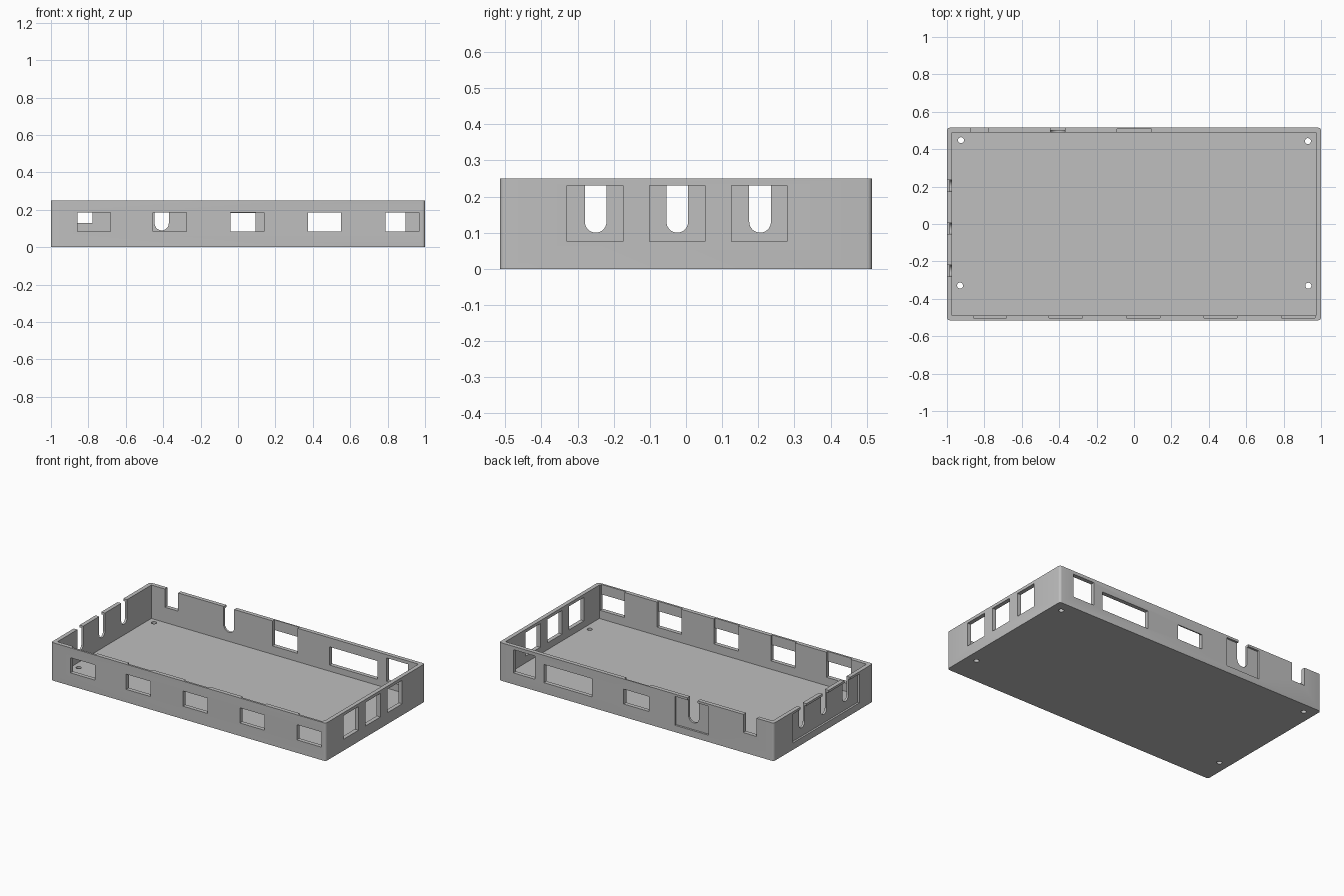
import bpy, bmesh
from math import pi
from mathutils import Matrix, Vector

if "Cube" in bpy.data.objects:
    bpy.data.objects.remove(bpy.data.objects["Cube"])

HX, HY, H = 1.0, 0.515, 0.25    # half length, half width, height
WALL, FLOOR, STEP = 0.027, 0.03, 0.013
IX, IY = HX - WALL, HY - WALL
OVER = 0.05                     # cutter overshoot

grey = bpy.data.materials.new("plain grey")
grey.use_nodes = True
grey.diffuse_color = (0.52, 0.52, 0.52, 1)
grey.node_tree.nodes["Principled BSDF"].inputs["Base Color"].default_value = (0.52, 0.52, 0.52, 1)


def to_object(bm, name):
    mesh = bpy.data.meshes.new(name)
    bm.to_mesh(mesh)
    bm.free()
    obj = bpy.data.objects.new(name, mesh)
    obj.data.materials.append(grey)
    bpy.context.collection.objects.link(obj)
    return obj


def box_mesh(x, y, z):
    bm = bmesh.new()
    bmesh.ops.create_cube(bm, size=1)
    for v in bm.verts:
        v.co = Vector(r[0] if c < 0 else r[1] for c, r in zip(v.co, (x, y, z)))
    return bm


# Tray body with softened upright corners
bm = box_mesh((-HX, HX), (-HY, HY), (0, H))
upright = [e for e in bm.edges if abs(e.verts[0].co.z - e.verts[1].co.z) > H / 2]
bmesh.ops.bevel(bm, geom=upright, offset=0.015, segments=4, profile=0.5, affect='EDGES')
tray = to_object(bm, "case_tray")
bpy.context.view_layer.objects.active = tray


def subtract(bm):
    cutter = to_object(bm, "cutter")
    cutter.hide_render = True
    mod = tray.modifiers.new("cut", 'BOOLEAN')
    mod.operation, mod.solver, mod.object = 'DIFFERENCE', 'EXACT', cutter
    bpy.ops.object.modifier_apply(modifier=mod.name)
    mesh = cutter.data
    bpy.data.objects.remove(cutter)
    bpy.data.meshes.remove(mesh)


def cut_box(x, y, z):
    subtract(box_mesh(x, y, z))


def cut_round(centre, radius, depth, axis):
    bm = bmesh.new()
    turn = {'X': Matrix.Rotation(pi / 2, 4, 'Y'), 'Y': Matrix.Rotation(pi / 2, 4, 'X'),
            'Z': Matrix.Identity(4)}[axis]
    bmesh.ops.create_cone(bm, cap_ends=True, segments=32, radius1=radius, radius2=radius,
                          depth=depth, matrix=Matrix.Translation(centre) @ turn)
    subtract(bm)


TOP = H + OVER
FRONT = (-HY - OVER, -IY + 0.01)
BACK = (IY - 0.01, HY + OVER)
LEFT = (IX - 0.01, HX + OVER)
RIGHT = (-HX - OVER, -IX + 0.01)

# Inside of the tray
cut_box((-IX, IX), (-IY, IY), (FLOOR, TOP))

# Front ports, each with an inner relief running up to the rim
for x in (-0.77, -0.365, 0.05, 0.463, 0.878):
    span = (x - 0.089, x + 0.089)
    cut_box(span, FRONT, (0.085, 0.185))
    cut_box(span, (-HY + STEP, -IY + 0.01), (0.085, TOP))

# Back ports
cut_box((-0.09, 0.093), BACK, (0.085, 0.183))
cut_box((-0.09, 0.093), (IY - 0.01, HY - STEP + 0.005), (0.085, TOP))
cut_box((0.325, 0.675), BACK, (0.07, 0.19))
cut_box((0.74, 0.896), BACK, (0.075, 0.228))
cut_box((-0.875, -0.778), BACK, (0.13, TOP))

# Back cable slot in an outer recess
cut_box((-0.525, -0.28), (HY - STEP, HY + OVER), (0.045, 0.235))
cut_box((-0.446, -0.37), BACK, (0.128, TOP))
cut_round((-0.408, HY, 0.128), 0.038, 0.12, 'Y')

# Left side ports
for y in (-0.252, -0.024, 0.203):
    cut_box(LEFT, (y - 0.077, y + 0.077), (0.075, 0.23))

# Right side cable slots in one long outer recess
cut_box((-HX - OVER, -HX + STEP), (-0.375, 0.315), (0.045, 0.235))
for y in (-0.25, -0.024, 0.205):
    cut_box(RIGHT, (y - 0.03, y + 0.03), (0.13, TOP))
    cut_round((-HX, y, 0.13), 0.03, 0.12, 'X')

# Screw holes in the floor
for x, y in ((-0.925, 0.448), (0.93, 0.443), (-0.93, -0.329), (0.932, -0.33)):
    cut_round((x, y, 0), 0.016, 0.2, 'Z')

# One material, smooth curves with sharp edges
tray.data.materials.clear()
tray.data.materials.append(grey)
bpy.ops.object.select_all(action='DESELECT')
tray.select_set(True)
bpy.ops.object.shade_smooth_by_angle(angle=0.6)
